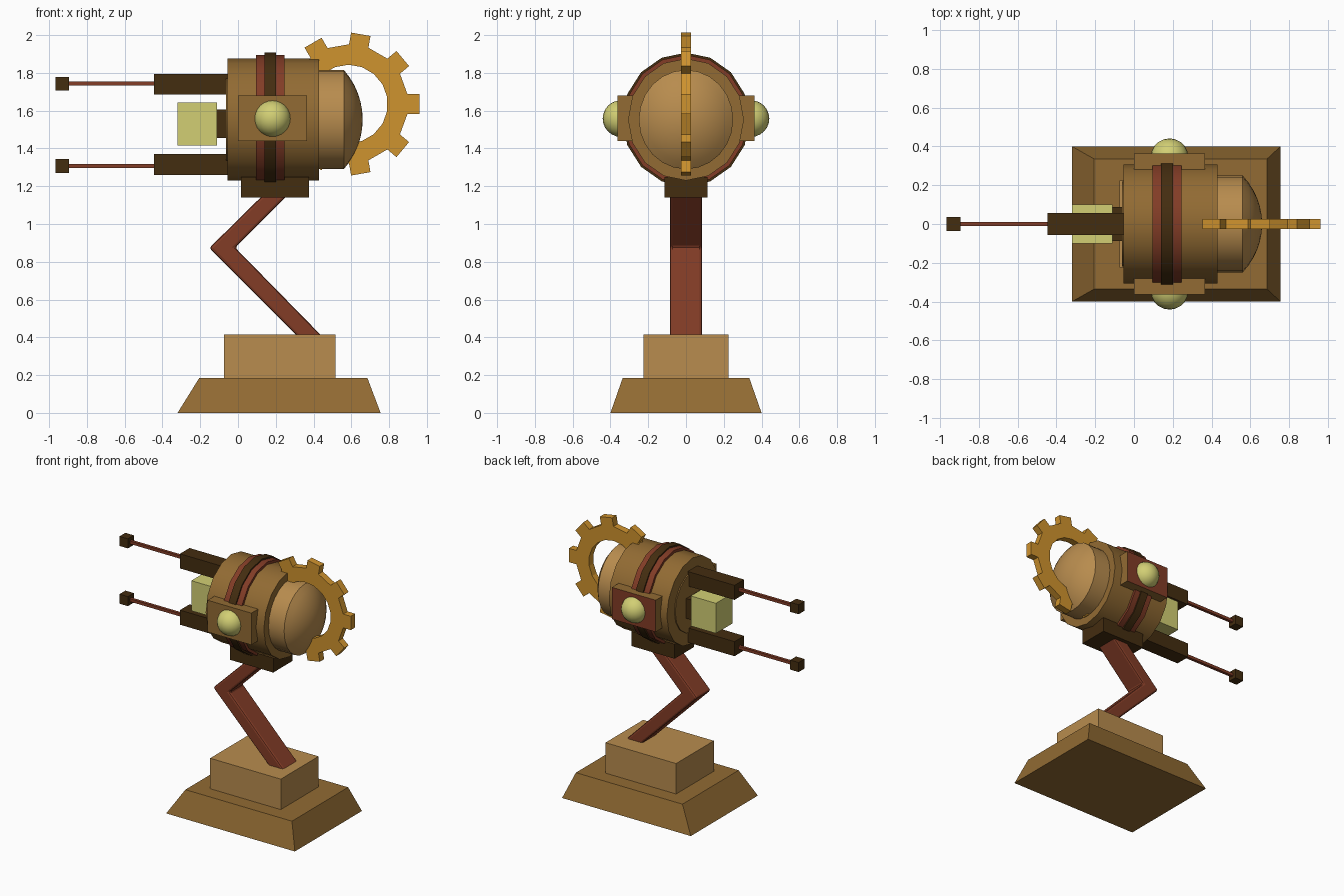
import bpy, bmesh, math
from mathutils import Matrix, Vector

if "Cube" in bpy.data.objects:
    bpy.data.objects.remove(bpy.data.objects["Cube"])


def material(name, rgb):
    m = bpy.data.materials.new(name)
    lin = [((c / 255 + 0.055) / 1.055) ** 2.4 for c in rgb]
    m.diffuse_color = (*lin, 1)
    m.use_nodes = True
    m.node_tree.nodes["Principled BSDF"].inputs["Base Color"].default_value = m.diffuse_color
    return m


TAN = material("light tan", (184, 140, 78))
BROWN = material("mid brown", (146, 107, 51))
GOLD = material("gold", (207, 147, 46))
RED = material("red brown", (130, 60, 38))
DARK = material("dark brown", (68, 45, 16))
YELLOW = material("pale yellow", (210, 207, 116))
CZ = 1.553  # height of the drum axis


def finish(name, bm, *mats, smooth=False):
    bmesh.ops.recalc_face_normals(bm, faces=bm.faces)
    me = bpy.data.meshes.new(name)
    bm.to_mesh(me)
    bm.free()
    ob = bpy.data.objects.new(name, me)
    bpy.context.collection.objects.link(ob)
    for m in mats:
        me.materials.append(m)
    if smooth:
        bpy.ops.object.select_all(action='DESELECT')
        ob.select_set(True)
        bpy.context.view_layer.objects.active = ob
        bpy.ops.object.shade_smooth_by_angle(angle=math.radians(30))
    return ob


def box(name, x, y, z, mat):
    bm = bmesh.new()
    bmesh.ops.create_cube(bm, size=1)
    for v in bm.verts:
        v.co = [r[0] if c < 0 else r[1] for c, r in zip(v.co, (x, y, z))]
    return finish(name, bm, mat)


def lathe_x(name, profile, mat, n=16, squash=0.95):
    """Turn (x, radius) points about the drum axis; a zero radius makes a pole."""
    bm = bmesh.new()
    rings = []
    for x, r in profile:
        if r == 0:
            rings.append([bm.verts.new((x, 0, CZ))] * n)
        else:
            rings.append([bm.verts.new((x, squash * r * math.sin(2 * math.pi * i / n),
                                        CZ + r * math.cos(2 * math.pi * i / n)))
                          for i in range(n)])
    for a, b in zip(rings, rings[1:]):
        for i in range(n):
            j = (i + 1) % n
            bm.faces.new(list(dict.fromkeys((a[i], a[j], b[j], b[i]))))
    for ring, (x, r) in ((rings[0], profile[0]), (rings[-1], profile[-1])):
        if r:
            bm.faces.new(ring)
    return finish(name, bm, mat, smooth=True)


# Sloped base and its block
base = box("base", (-0.32, 0.755), (-0.40, 0.40), (0, 0.185), BROWN)
for v in base.data.vertices:
    if v.co.z > 0.1:
        v.co.x = -0.205 if v.co.x < 0 else 0.685
        v.co.y = math.copysign(0.335, v.co.y)
box("base_block", (-0.075, 0.515), (-0.225, 0.225), (0.185, 0.415), TAN)

# Bent leg, extruded from its side profile
bm = bmesh.new()
side = [(0.345, 0.375), (0.475, 0.375), (-0.015, 0.875), (0.31, 1.20), (0.18, 1.20), (-0.152, 0.873)]
f = bm.faces.new([bm.verts.new((x, -0.085, z)) for x, z in side])
ext = bmesh.ops.extrude_face_region(bm, geom=[f])
bmesh.ops.translate(bm, vec=(0, 0.17, 0),
                    verts=[g for g in ext["geom"] if isinstance(g, bmesh.types.BMVert)])
leg = finish("leg", bm, RED)
bev = leg.modifiers.new("bevel", 'BEVEL')
bev.width = 0.014
bev.segments = 2

# Mount under the drum
box("mount", (0.015, 0.375), (-0.115, 0.115), (1.14, 1.25), DARK)

# Drum, bands, rear neck with dome
lathe_x("drum", [(-0.055, 0.323), (0.43, 0.323)], BROWN)
lathe_x("drum_front_disc", [(-0.063, 0.23), (-0.05, 0.23)], BROWN)
lathe_x("wide_band", [(0.095, 0.343), (0.245, 0.343)], RED)
lathe_x("narrow_band", [(0.14, 0.354), (0.20, 0.354)], DARK)
R = (0.263 ** 2 + 0.10 ** 2) / 0.20          # sphere through the dome rim and tip
a0 = math.asin(0.263 / R)
dome = [(0.66 - R + R * math.cos(a0 * k / 6), R * math.sin(a0 * k / 6)) for k in range(6, -1, -1)]
dome[-1] = (0.66, 0)
lathe_x("rear_dome", [(0.42, 0.263)] + dome, TAN, n=24)

# Side plates with round lamps; the rear plate has a red outer face
for s, label in ((-1, "front"), (1, "back")):
    y = sorted((s * 0.27, s * 0.362))
    plate = box(label + "_side_plate", (0, 0.365), y, (1.44, 1.68), BROWN)
    if s > 0:
        plate.data.materials.append(RED)
        for p in plate.data.polygons:
            if p.normal.y > 0.9:
                p.material_index = 1
    bm = bmesh.new()
    bmesh.ops.create_uvsphere(bm, u_segments=20, v_segments=12, radius=0.097,
                              matrix=Matrix.Translation((0.183, s * 0.344, 1.558)))
    finish(label + "_side_lamp", bm, YELLOW, smooth=True)

# Upper and lower barrels with rods and tips
for label, z in (("upper", 1.743), ("lower", 1.307)):
    zc = z - 0.003 if z > 1.5 else z + 0.008
    box(label + "_barrel", (-0.445, -0.03), (-0.057, 0.057), (zc - 0.055, zc + 0.055), DARK)
    box(label + "_rod", (-0.91, -0.44), (-0.011, 0.011), (z - 0.011, z + 0.011), RED)
    box(label + "_rod_tip", (-0.965, -0.895), (-0.035, 0.035), (z - 0.036, z + 0.036), DARK)

# Square lamp between the barrels
box("lamp_socket", (-0.115, -0.05), (-0.088, 0.088), (1.455, 1.605), DARK)
box("square_lamp", (-0.32, -0.11), (-0.10, 0.10), (1.415, 1.642), YELLOW)

# Nine-toothed gear ring
bm = bmesh.new()
centre = Vector((0.585, -0.026, 1.635))


def gear_vert(r, w, ang):
    p = Vector((r, 0, w))
    return bm.verts.new(centre + Matrix.Rotation(-ang, 3, 'Y') @ p)


teeth = []
for k in range(9):
    a = math.radians(40 * k)
    teeth.append([gear_vert(r, w, a) for r, w in
                  ((0.205, -0.036), (0.205, 0.036), (0.312, 0.052), (0.312, -0.052),
                   (0.375, -0.052), (0.375, 0.052))])
for k, (i0, i1, o1, o0, t0, t1) in enumerate(teeth):
    nxt = teeth[(k + 1) % 9]
    bm.faces.new((i0, i1, o1, o0))
    bm.faces.new((o0, o1, t1, t0))
    bm.faces.new((i1, nxt[0], nxt[3], o1))
ext = bmesh.ops.extrude_face_region(bm, geom=bm.faces[:], use_keep_orig=True)
bmesh.ops.translate(bm, vec=(0, 0.052, 0),
                    verts=[g for g in ext["geom"] if isinstance(g, bmesh.types.BMVert)])
finish("gear", bm, GOLD)
